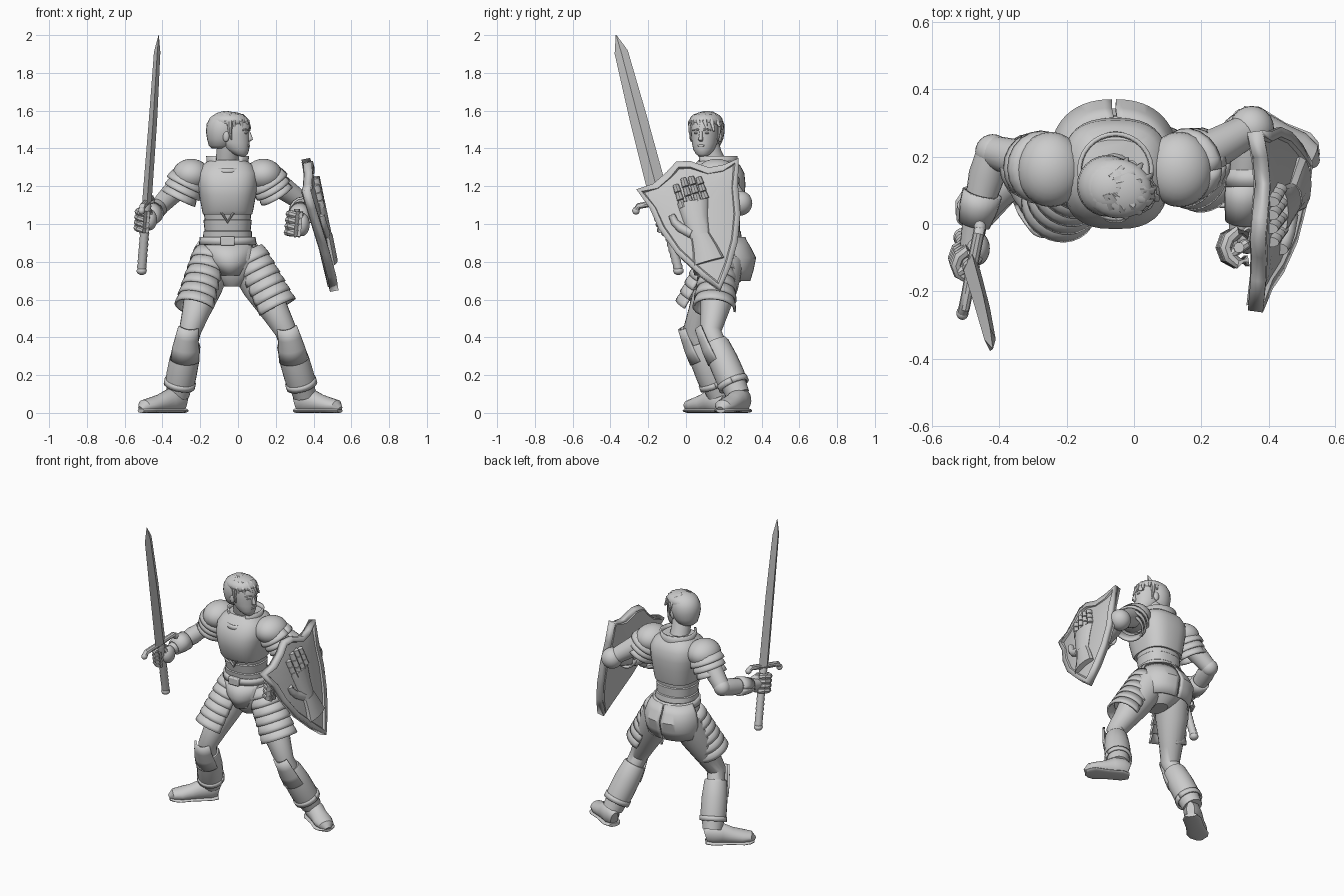
import bpy, bmesh, math
from mathutils import Vector, Matrix

cube = bpy.data.objects.get("Cube")
if cube:
    bpy.data.objects.remove(cube)

GREY = (0.6, 0.6, 0.6, 1)
steel = bpy.data.materials.new("plain_grey")
steel.use_nodes = True
steel.diffuse_color = GREY
steel.node_tree.nodes["Principled BSDF"].inputs["Base Color"].default_value = GREY
V = Vector


def finish(name, bm, thick=0, angle=35, bevel=0, matrix=None):
    bmesh.ops.recalc_face_normals(bm, faces=bm.faces)
    me = bpy.data.meshes.new(name)
    bm.to_mesh(me)
    bm.free()
    ob = bpy.data.objects.new(name, me)
    bpy.context.collection.objects.link(ob)
    me.materials.append(steel)
    if matrix:
        ob.matrix_world = matrix
    if thick:
        m = ob.modifiers.new("thickness", "SOLIDIFY")
        m.thickness, m.offset = thick, 0
    if bevel:
        m = ob.modifiers.new("soft_edges", "BEVEL")
        m.width, m.segments = bevel, 2
    bpy.ops.object.select_all(action="DESELECT")
    ob.select_set(True)
    bpy.context.view_layer.objects.active = ob
    bpy.ops.object.shade_smooth_by_angle(angle=math.radians(angle))
    return ob


def loft(name, secs, n=20, arc=None, flat=False, thick=0.012, angle=35, matrix=None, power=1):
    """Skin ellipses (x, y, z, r1, r2) along a path; arc leaves it open, power under 1 squares it."""
    pts = [V(s[:3]) for s in secs]
    whole = (pts[-1] - pts[0]).normalized()
    upright = flat or abs(whole.z) > 0.5
    ref_u = V((1, 0, 0)) if upright else whole.cross(V((0, 0, 1)))
    ref_v = V((0, 1, 0)) if upright else V((0, 0, 1))
    a0, a1 = arc or (0, 360)
    bm, rows = bmesh.new(), []
    for i, s in enumerate(secs):
        d = V((0, 0, 1)) if flat else (pts[min(i + 1, len(pts) - 1)] - pts[max(i - 1, 0)]).normalized()
        u = (ref_u - d * ref_u.dot(d)).normalized()
        v = d.cross(u)
        if v.dot(ref_v) < 0:
            v = -v
        row = []
        for k in range(n + 1 if arc else n):
            t = math.radians(a0 + (a1 - a0) * k / n)
            c, w = (math.copysign(abs(f) ** power, f) for f in (math.cos(t), math.sin(t)))
            row.append(bm.verts.new(pts[i] + u * c * s[3] + v * w * s[-1]))
        rows.append(row)
    for p, q in zip(rows, rows[1:]):
        for k in range(n):
            j = (k + 1) % len(p)
            bm.faces.new((p[k], p[j], q[j], q[k]))
    if not arc:
        bm.faces.new(rows[0])
        bm.faces.new(rows[-1])
    return finish(name, bm, thick if arc else 0, angle, matrix=matrix)


def ball(name, loc, scale, matrix=None):
    bm = bmesh.new()
    bmesh.ops.create_uvsphere(bm, u_segments=24, v_segments=14, radius=1)
    bmesh.ops.transform(bm, matrix=Matrix.Translation(loc) @ Matrix.Diagonal((*scale, 1)), verts=bm.verts)
    return finish(name, bm, matrix=matrix)


def tube(name, pts, r0, r1=None, n=10, matrix=None):
    r1 = r0 if r1 is None else r1
    m = len(pts) - 1
    return loft(name, [(*p, r0 + (r1 - r0) * i / m) for i, p in enumerate(pts)], n, matrix=matrix)


def lames(name, p0, p1, r0, r1, count, arc=None):
    """Overlapping flared bands stacked along a limb."""
    p0, p1 = V(p0), V(p1)
    for i in range(count):
        r = r0 + (r1 - r0) * i / count
        a, b = p0.lerp(p1, i / count), p0.lerp(p1, (i + 1.15) / count)
        loft(f"{name}_{i + 1}", [(*a, r - 0.008), (*a.lerp(b, 0.7), r + 0.002), (*b, r + 0.004)], 20, arc or (0, 360))


# Torso: hips, waist, breastplate
loft("hips", [(-.03, .19, .67, .05, .07), (-.032, .195, .71, .1, .11), (-.035, .2, .75, .14, .125),
              (-.04, .2, .81, .175, .145), (-.05, .19, .87, .16, .135), (-.055, .18, .92, .13, .12)], 28, flat=True,
     power=.9)
loft("waist_plates", [(-.055, .18, .9, .132, .12), (-.055, .17, .96, .128, .12), (-.055, .17, .965, .122, .115),
                      (-.055, .165, 1.02, .128, .122), (-.055, .165, 1.025, .122, .116), (-.055, .16, 1.1, .13, .13)],
     28, flat=True, power=.85)
loft("breastplate", [(-.055, .16, 1.05, .13, .135), (-.055, .155, 1.07, .135, .145), (-.055, .15, 1.15, .15, .16),
                     (-.055, .15, 1.21, .16, .165), (-.055, .157, 1.27, .16, .152), (-.055, .162, 1.31, .137, .125),
                     (-.055, .16, 1.34, .095, .09)], 36, flat=True, power=.75)
loft("neckline_rim", [(-.055, .135, 1.27, .1, .125), (-.055, .14, 1.295, .1, .12)], 24, (200, 340), True)
loft("collar", [(-.055, .165, 1.29, .118, .115), (-.055, .16, 1.33, .105, .105), (-.055, .16, 1.36, .108, .108)],
     24, (-55, 235), True)
tube("belly_point", [(-.095, .022, 1.075), (-.055, .036, 1.01), (-.015, .022, 1.075)], .008)
loft("belt", [(-.055, .18, .89, .145, .135), (-.055, .178, .93, .14, .13)], 28, (0, 360), True, .016)
bm = bmesh.new()
bmesh.ops.create_cube(bm, size=1, matrix=Matrix.Translation((-.055, .04, .91)) @ Matrix.Diagonal((.075, .03, .05, 1)))
finish("buckle", bm, bevel=.006)
loft("front_fauld", [(-.05, .19, .89, .15, .14), (-.045, .18, .8, .12, .15), (-.04, .18, .73, .06, .13)],
     16, (215, 325), True)
for side, arc in (("left", (10, 89)), ("right", (91, 170))):
    loft(side + "_back_skirt", [(-.055, .18, .92, .14, .13), (-.06, .185, .87, .17, .155), (-.06, .185, .82, .185, .18),
                                (-.06, .185, .76, .18, .168), (-.06, .185, .7, .165, .15)], 14, arc, True, power=.85)

# Legs
LEGS = {"left": dict(hip=(.05, .2, .8), knee=(.255, .13, .43), ankle=(.345, .265, .12), hem=(.2, .15, .56),
                     arc=(-150, 100), toe=(.52, .195), heel=(.325, .31), out=1),
        "right": dict(hip=(-.14, .2, .8), knee=(-.255, .04, .43), ankle=(-.315, .165, .12), hem=(-.222, .055, .56),
                      arc=(80, 330), toe=(-.495, .025), heel=(-.3, .185), out=-1)}
for side, L in LEGS.items():
    hip, knee, ankle, hem = (V(L[k]) for k in ("hip", "knee", "ankle", "hem"))
    loft(side + "_thigh", [(*hip, .105), (*hip.lerp(knee, .35), .1), (*hip.lerp(knee, .75), .072), (*knee, .058),
                           (*knee.lerp(ankle, .2), .055)])
    lames(side + "_tasset", hip + V((0, -.02, .05)), hem, .092, .109, 6, L["arc"])
    loft(side + "_boot", [(*knee.lerp(ankle, t), r) for t, r in
                          ((.18, .064), (.22, .07), (.5, .079), (.75, .08), (.88, .077), (.9, .068), (1.08, .062))])
    loft(side + "_ankle_strap", [(*knee.lerp(ankle, t), .078) for t in (.84, .93)], 20, (0, 360))
    front = V((.008 * L["out"], -.01, 0))
    loft(side + "_knee_plate", [(*(knee.lerp(ankle, t) + front * g), r) for t, g, r in
                                ((-.1, 1.6, .052), (.08, 1.4, .06), (.25, .8, .071), (.45, 0, .078))], 14, (200, 340))
    heel, toe = V((*L["heel"], 0)), V((*L["toe"], 0))
    for part, grow, rows in (("sole", .006, ((-.08, .03, .012), (.1, .052, .012), (.5, .05, .012), (.85, .062, .012),
                                             (1, .05, .012), (1.1, .02, .012))),
                             ("shoe", 0, ((-.08, .025, .05), (.08, .052, .062), (.32, .054, .064), (.55, .054, .05),
                                          (.8, .06, .041), (1, .048, .035), (1.1, .018, .018)))):
        loft(f"{side}_{part}", [(*(heel.lerp(toe, t) + V((0, 0, h))), w + grow, h) for t, w, h in rows], 20)


def fist(name, loc, axis, start, size=1):
    """Four curled fingers stacked along a grip axis, with palm and thumb."""
    loc, axis = V(loc), V(axis).normalized()
    u = (V((1, 0, 0)) - axis * axis.x).normalized()
    w = axis.cross(u)
    for i in range(4):
        c = loc + axis * (i - 1.5) * .027 * size
        tube(f"{name}_finger_{i + 1}", [c + (u * math.cos(a) + w * math.sin(a)) * .038 * size for a in
             [math.radians(start + 40 * k) for k in range(7)]], .018 * size, .015 * size, 8)
    back = u * math.cos(math.radians(start - 25)) + w * math.sin(math.radians(start - 25))
    ball(name + "_palm", loc + back * .03 + V((0, .02, 0)), V((.036, .047, .052)) * size)
    tube(name + "_thumb", [loc + back * .03 + axis * .03, loc + axis * .055 + back * .02, loc + axis * .05 - back * .04],
         .018, .014, 8)


# Arms
ARMS = {"left": dict(sh=(.135, .165, 1.265), elbow=(.35, .285, 1.11), wrist=(.32, .02, 1.03), hand=(.312, -.07, 1.0),
                     guard=.066),
        "right": dict(sh=(-.248, .165, 1.265), elbow=(-.42, .215, 1.09), wrist=(-.472, .01, 1.04),
                      hand=(-.492, -.11, 1.02), guard=.052)}
for side, A in ARMS.items():
    sh, elbow, wrist, hand = (V(A[k]) for k in ("sh", "elbow", "wrist", "hand"))
    loft(side + "_upper_arm", [(*sh, .068), (*sh.lerp(elbow, .5), .06), (*elbow, .048)])
    ball(side + "_pauldron", sh + V((0, -.003, -.005)), (.1, .112, .085))
    down = (elbow - sh).normalized() * .8 + V((0, -.1, -.55))
    lames(side + "_shoulder_lame", sh + down * .02, sh + down * .115, .1, .08, 3)
    ball(side + "_elbow_guard", elbow, (A["guard"],) * 3)
    loft(side + "_forearm", [(*elbow, .048), (*elbow.lerp(wrist, .35), .054), (*wrist, .038), (*hand, .03)])
    loft(side + "_gauntlet_cuff", [(*elbow.lerp(wrist, t), r) for t, r in ((.6, .054), (.8, .052), (1.05, .042))],
         20, (0, 360))
fist("left_hand", ARMS["left"]["hand"], (.1, 0, 1), 60, 1.2)
fist("right_hand", ARMS["right"]["hand"], (.07, -.25, 1), 60, 1.08)

# Sword
loft("blade", [(-.482, -.137, 1.12, .025, .052), (-.45, -.25, 1.55, .022, .047), (-.428, -.343, 1.91, .017, .036),
               (-.42, -.37, 2.0, .001, .002)], 4, angle=20)
grip0, grip1 = V((-.51, -.04, .76)), V((-.483, -.132, 1.11))
loft("sword_grip", [(*grip0.lerp(grip1, i / 24), .026 if i % 2 else .022) for i in range(25)], 12)
ball("pommel", grip0 - V((0, 0, .008)), (.027, .028, .022))
guard = [(-.51, -.265, 1.07), (-.505, -.25, 1.095), (-.495, -.2, 1.105), (-.484, -.14, 1.115), (-.472, -.08, 1.13),
         (-.462, -.03, 1.14), (-.458, -.01, 1.125)]
tube("crossguard", guard, .017)
for end in (guard[0], guard[-1]):
    ball("crossguard_end", end, (.018, .02, .02))


# Shield: a thick curved plate over a leaning plane
def shield_x(y, z):
    bulge = .035 * max(0, 1 - ((y - .06) / .28) ** 2)
    return .335 - .2 * (z - 1.34) + .03 * (y - .28) + bulge


outline = [(-.26, 1.18), (-.17, 1.21), (-.1, 1.27), (-.05, 1.325), (.02, 1.33), (.12, 1.295), (.2, 1.31), (.275, 1.345),
           (.272, 1.2), (.285, 1.05), (.27, .9), (.235, .77), (.18, .645), (.08, .72), (-.05, .84), (-.14, .97),
           (-.19, 1.08)]
bm, rings, mid = bmesh.new(), [], (.06, 1.05)
for s, lift in ((1, .01), (.93, .01), (.91, 0), (.65, 0), (.35, 0), (.1, 0)):
    ring = []
    for y, z in outline:
        y, z = mid[0] + (y - mid[0]) * s, mid[1] + (z - mid[1]) * s
        ring.append(bm.verts.new((shield_x(y, z) + lift, y, z)))
    rings.append(ring)
for p, q in zip(rings, rings[1:]):
    for k in range(len(p)):
        j = (k + 1) % len(p)
        bm.faces.new((p[k], p[j], q[j], q[k]))
bm.faces.new(rings[-1])
finish("shield", bm, .046)
tube("shield_handle", [(.312, -.07, .93), (.31, -.07, 1.0), (.312, -.07, 1.08)], .016)
loft("shield_arm_strap", [(.345, .16, 1.07, .07), (.345, .11, 1.07, .068)], 16, (0, 360))


# Raised gauntlet emblem on the shield
def emblem(name, path, r0, r1, depth=.022):
    loft(name, [(shield_x(y, z) + .023, y, z, depth, r0 + (r1 - r0) * i / (len(path) - 1))
                for i, (y, z) in enumerate(path)], 12)


for i in range(4):
    y0, z0 = -.015 + i * .04, 1.085 + i * .016
    tip = .15 - .02 * abs(i - 1.3)
    for j in range(3):
        a, b = j / 3, (j + .9) / 3
        emblem(f"emblem_finger_{i + 1}_{j + 1}", [(y0 - .04 * t, z0 + tip * t) for t in (a, b)], .019, .016, .028)
emblem("emblem_palm", [(.035, 1.12), (.05, 1.03), (.075, .93)], .082, .05, .03)
emblem("emblem_thumb", [(.03, .95), (-.03, .98), (-.06, 1.01), (-.075, 1.045)], .028, .018, .026)
emblem("emblem_cuff", [(.075, .94), (.1, .87), (.12, .8)], .05, .085, .034)

# Head, turned to the model's left
turn = Matrix.Translation((-.045, .105, 0)) @ Matrix.Rotation(math.radians(-14), 4, "Z")
tube("neck", [(-.06, .16, 1.3), (-.055, .13, 1.37), (-.05, .11, 1.44)], .062, .058, 16)
loft("face", [(.07, 0, 1.358, .016, .02), (.06, 0, 1.37, .038, .038), (.042, 0, 1.395, .064, .056),
              (.025, 0, 1.43, .083, .067), (.015, 0, 1.475, .093, .073), (.01, 0, 1.52, .1, .075),
              (.0, 0, 1.56, .09, .07), (-.01, 0, 1.585, .05, .04)], 24, flat=True, angle=60, matrix=turn)
loft("hair_back", [(-.05, 0, 1.4, .045, .045), (-.045, 0, 1.415, .066, .066), (-.038, 0, 1.45, .082, .083),
                   (-.034, 0, 1.49, .092, .092), (-.03, 0, 1.53, .092, .09), (-.025, 0, 1.565, .078, .076),
                   (-.02, 0, 1.588, .048, .048), (-.02, 0, 1.597, .015, .015)], 24, flat=True, angle=60, matrix=turn)
ball("hair_top", (-.005, 0, 1.545), (.105, .088, .05), turn)
loft("nose", [(.104, 0, 1.49, .008, .008), (.11, 0, 1.462, .014, .01), (.113, 0, 1.446, .014, .013),
              (.104, 0, 1.438, .01, .008)], 10, flat=True, angle=60, matrix=turn)
ball("lips", (.097, 0, 1.415), (.014, .022, .008), turn)
for side in (-1, 1):
    ball("ear", (.0, side * .077, 1.465), (.018, .012, .03), turn)
    ball("eye", (.096, side * .028, 1.482), (.01, .014, .006), turn)
    tube("brow", [(.107, side * .012, 1.498), (.103, side * .03, 1.502), (.085, side * .05, 1.497)], .006, .004, 8, turn)
    tube("sideburn", [(.02, side * .074, 1.54), (.022, side * .078, 1.49), (.028, side * .073, 1.445)], .018, .004, 8,
         turn)

# Hair swept forward into a fringe
for i in range(8):
    a = math.radians(-95 + 27 * i)
    c, s = math.cos(a), math.sin(a)
    tube(f"hair_lock_{i + 1}", [(-.03 + .02 * c, .02 * s, 1.572), (.0 + .07 * c, .058 * s, 1.563),
                                (.005 + .092 * c, .078 * s, 1.543),
                                (.01 + .098 * c, .08 * s + .014, 1.515 - .012 * (i % 3))], .026, .005, 10, turn)
